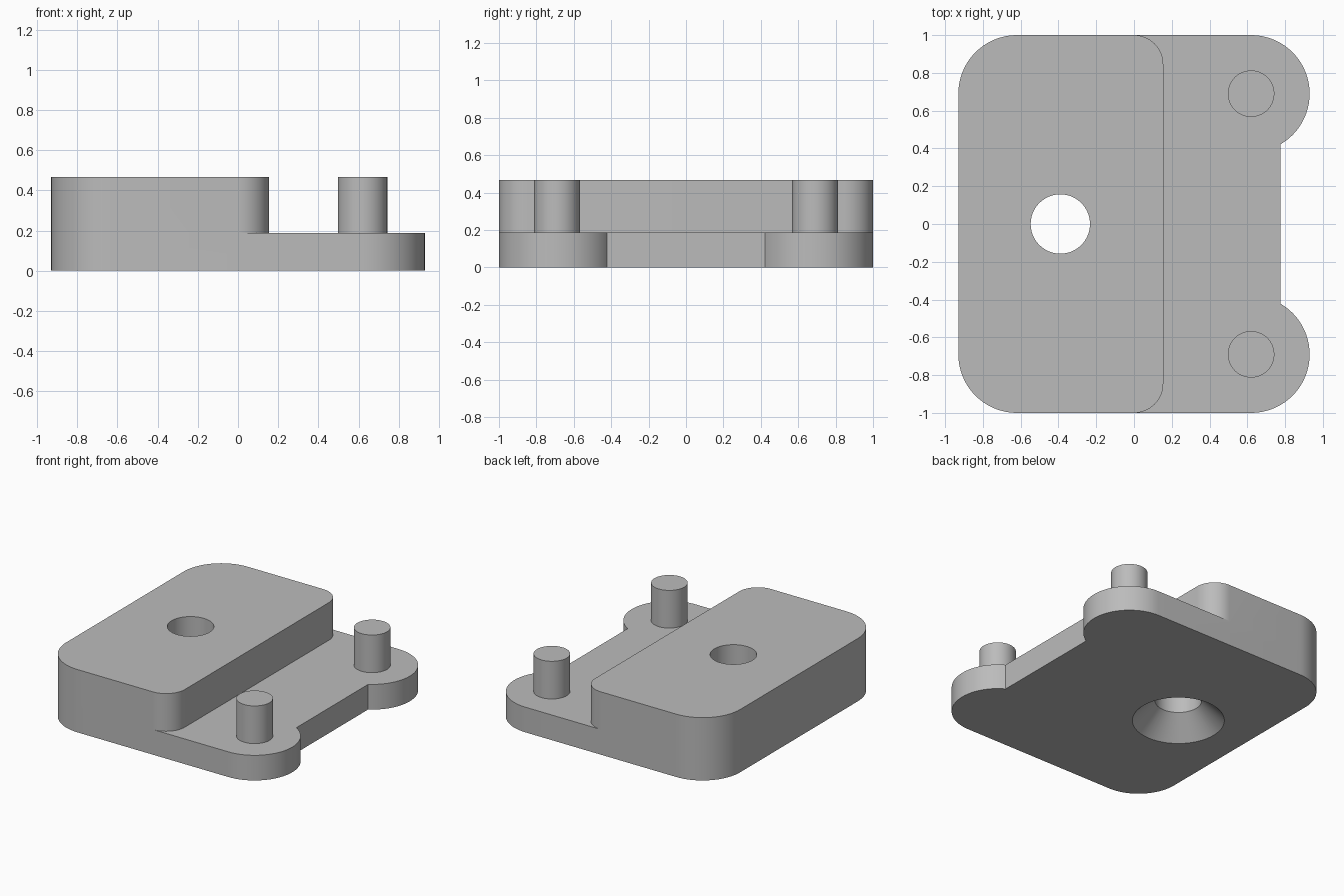
import bpy, bmesh, math
from math import radians, cos, sin

if "Cube" in bpy.data.objects:
    bpy.data.objects.remove(bpy.data.objects["Cube"], do_unlink=True)

grey = bpy.data.materials.new("plain grey")
grey.use_nodes = True
colour = (0.5, 0.5, 0.5, 1)
grey.diffuse_color = colour
grey.node_tree.nodes["Principled BSDF"].inputs["Base Color"].default_value = colour

# Main measures
R = 0.31                 # large corner and ear radius
LEFT, STEP = -0.93, 0.155
EAR_X, EAR_Y = 0.62, 0.69
BASE_H, TOP_H = 0.187, 0.467
HOLE_X, HOLE_R, SINK_R = -0.39, 0.157, 0.31


def arc(cx, cy, r, start, end):
    n = max(2, round(abs(end - start) / 5))
    angles = [radians(start + (end - start) * i / n) for i in range(n + 1)]
    return [(cx + r * cos(a), cy + r * sin(a)) for a in angles]


def finish(bm, name):
    bmesh.ops.recalc_face_normals(bm, faces=bm.faces)
    mesh = bpy.data.meshes.new(name)
    bm.to_mesh(mesh)
    bm.free()
    mesh.materials.append(grey)
    obj = bpy.data.objects.new(name, mesh)
    bpy.context.collection.objects.link(obj)
    return obj


def prism(name, outline, z0, z1):
    bm = bmesh.new()
    face = bm.faces.new([bm.verts.new((x, y, z0)) for x, y in outline])
    top = bmesh.ops.extrude_face_region(bm, geom=[face])["geom"]
    bmesh.ops.translate(bm, vec=(0, 0, z1 - z0),
                        verts=[v for v in top if isinstance(v, bmesh.types.BMVert)])
    # extruding moves the source face, so close the bottom if it is open
    bmesh.ops.holes_fill(bm, edges=[e for e in bm.edges if e.is_boundary])
    return finish(bm, name)


def lathe(name, profile, x, steps=72):
    bm = bmesh.new()
    verts = [bm.verts.new((x + r, 0, z)) for r, z in profile]
    edges = [bm.edges.new(pair) for pair in zip(verts, verts[1:])]
    bmesh.ops.spin(bm, geom=verts + edges, cent=(x, 0, 0), axis=(0, 0, 1),
                   angle=math.tau, steps=steps)
    bmesh.ops.remove_doubles(bm, verts=bm.verts, dist=0.0001)
    return finish(bm, name)


def boolean(obj, tool, operation):
    mod = obj.modifiers.new("combine", "BOOLEAN")
    mod.operation, mod.solver, mod.object = operation, "EXACT", tool
    bpy.context.view_layer.objects.active = obj
    bpy.ops.object.modifier_apply(modifier=mod.name)
    bpy.data.objects.remove(tool, do_unlink=True)


def shade(obj):
    bpy.ops.object.select_all(action="DESELECT")
    obj.select_set(True)
    bpy.context.view_layer.objects.active = obj
    bpy.ops.object.shade_smooth_by_angle(angle=radians(30))


# Base plate with two rounded ears, joined to the raised block
left_side = (arc(LEFT + R, EAR_Y, R, 90, 180) + arc(LEFT + R, -EAR_Y, R, 180, 270))
ears = arc(EAR_X, -EAR_Y, R, -90, 60) + arc(EAR_X, EAR_Y, R, -60, 90)
block_end = arc(0, -1 + STEP, STEP, -90, 0) + arc(0, 1 - STEP, STEP, 0, 90)
body = prism("body", left_side + ears, 0, BASE_H)
boolean(body, prism("raised_block", left_side + block_end, BASE_H, TOP_H), "UNION")

# Countersunk through hole
depth = SINK_R - HOLE_R
boolean(body, lathe("hole_cutter", [(0, -0.1), (SINK_R + 0.1, -0.1), (HOLE_R, depth),
                                    (HOLE_R, TOP_H + 0.1), (0, TOP_H + 0.1)], HOLE_X),
        "DIFFERENCE")
shade(body)

# Pegs standing on the ears
for side, y in (("left_back", EAR_Y), ("left_front", -EAR_Y)):
    peg = prism("peg_" + side, arc(EAR_X, y, 0.123, 0, 360)[:-1], BASE_H, TOP_H)
    shade(peg)
